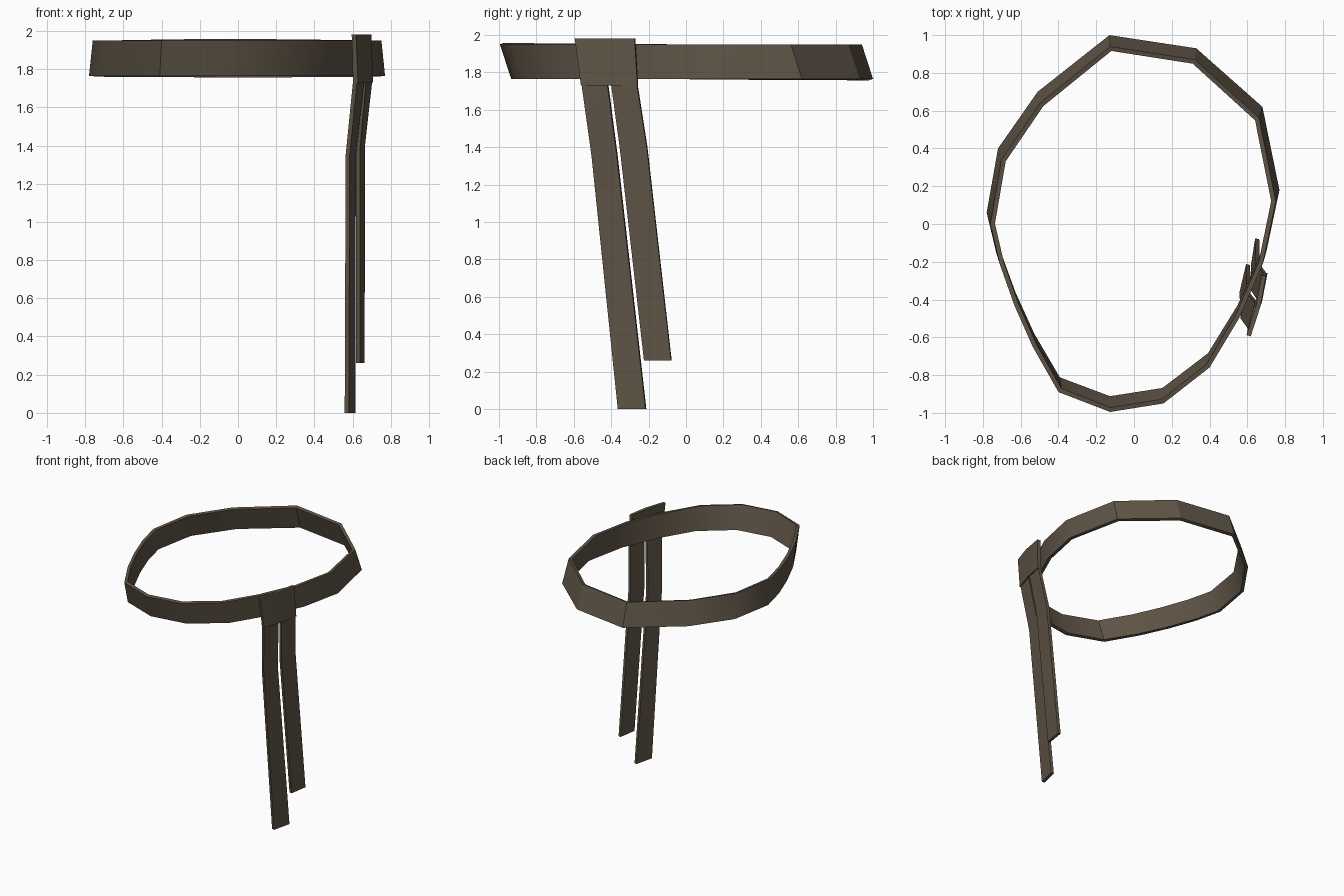
import bpy
import bmesh
from math import radians

cube = bpy.data.objects.get("Cube")
if cube:
    bpy.data.objects.remove(cube, do_unlink=True)

# Dark brown leather
leather = bpy.data.materials.new("dark_leather")
leather.use_nodes = True
colour = (0.115, 0.09, 0.062, 1)
leather.diffuse_color = colour
leather.node_tree.nodes["Principled BSDF"].inputs["Base Color"].default_value = colour


def sheet(name, rows, thickness, closed=False):
    """Skin rows of outer points, listed bottom to top, and thicken inward."""
    bm = bmesh.new()
    grid = [[bm.verts.new(p) for p in row] for row in rows]
    n = len(rows[0])
    for low, high in zip(grid, grid[1:]):
        for i in range(n if closed else n - 1):
            j = (i + 1) % n
            bm.faces.new((low[i], low[j], high[j], high[i]))
    mesh = bpy.data.meshes.new(name)
    bm.to_mesh(mesh)
    bm.free()
    obj = bpy.data.objects.new(name, mesh)
    bpy.context.collection.objects.link(obj)
    mesh.materials.append(leather)
    solid = obj.modifiers.new("thickness", "SOLIDIFY")
    solid.thickness = thickness
    solid.offset = -1
    solid.use_even_offset = True
    bpy.ops.object.select_all(action="DESELECT")
    obj.select_set(True)
    bpy.context.view_layer.objects.active = obj
    bpy.ops.object.modifier_apply(modifier=solid.name)
    bpy.ops.object.shade_smooth_by_angle(angle=radians(30))
    return obj


# Belt: counter-clockwise outline of the lower edge; the upper edge leans forward
outline = [(-.13, 1), (-.51, .7), (-.72, .4), (-.78, .06), (-.73, -.15),
           (-.65, -.37), (-.55, -.59), (-.41, -.83), (-.13, -.935),
           (.16, -.89), (.41, -.7), (.57, -.44), (.7, -.15), (.77, .18),
           (.68, .62), (.33, .93)]
lower = [(x, y, 1.765) for x, y in outline]
upper = [(x * .975, y - .06, 1.95) for x, y in outline]
sheet("belt", [lower, upper], .024, closed=True)


# Hanging straps: each level gives z, front edge (x, y) and back edge (x, y)
def strap(name, levels):
    rows = [[(fx, fy, z), (bx, by, z)] for z, fx, fy, bx, by in levels]
    sheet(name, rows, .022)


strap("front_strap", [(0, .58, -.365, .615, -.217),
                      (1.35, .585, -.505, .617, -.37),
                      (1.73, .623, -.558, .66, -.42),
                      (1.92, .62, -.58, .655, -.44)])
strap("back_strap", [(.26, .64, -.225, .663, -.08),
                     (1.4, .64, -.355, .665, -.21),
                     (1.73, .67, -.4, .702, -.262),
                     (1.92, .665, -.42, .692, -.282)])

# Loop plate wrapped over the belt where the straps hang
sheet("loop_plate", [[(.628, -.562, 1.73), (.678, -.41, 1.73), (.707, -.26, 1.73)],
                     [(.618, -.595, 1.98), (.67, -.435, 1.98), (.698, -.275, 1.98)]], .024)
